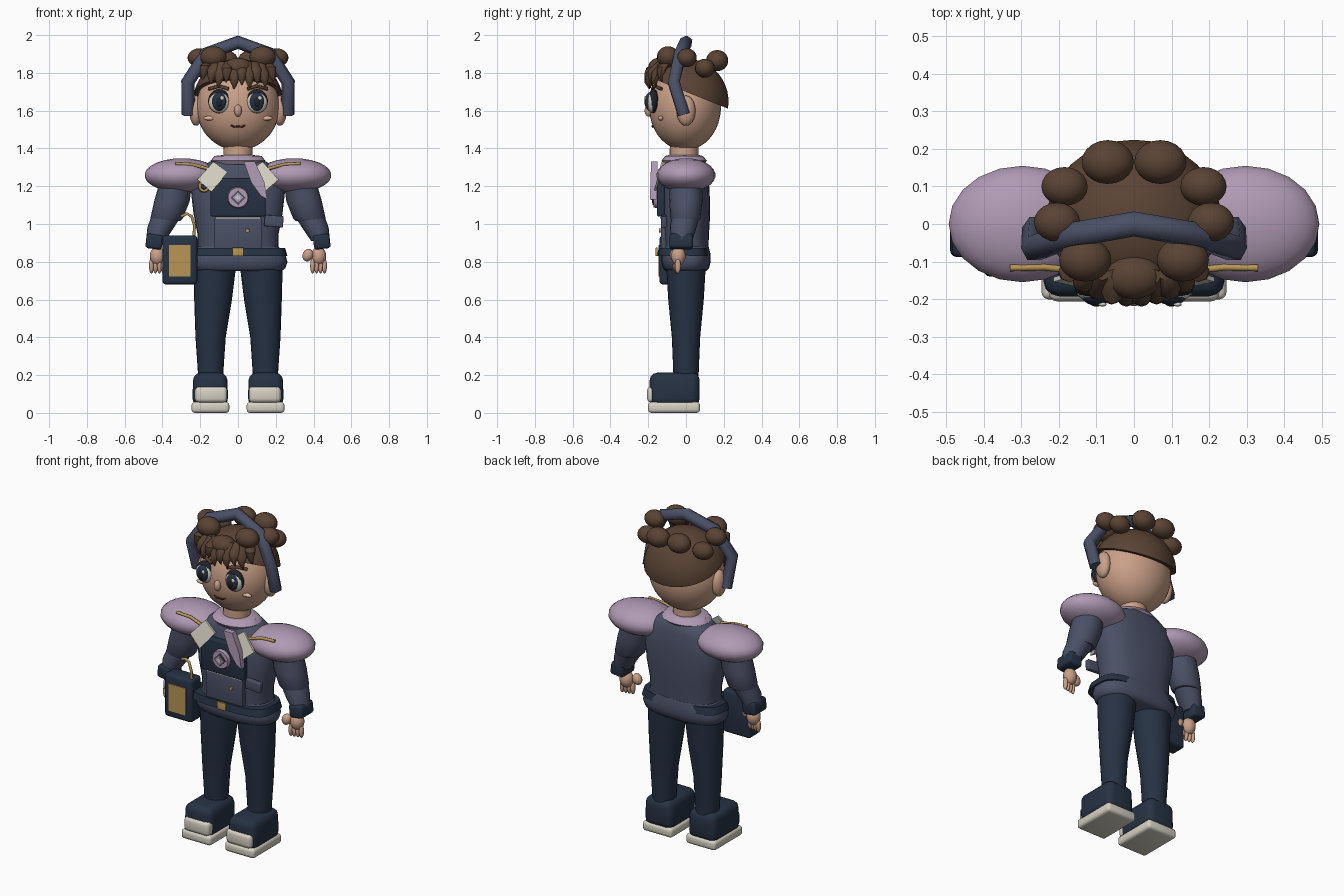
import bpy, bmesh, math
from mathutils import Vector, Matrix

cube = bpy.data.objects.get("Cube")
if cube:
    bpy.data.objects.remove(cube, do_unlink=True)


def material(name, *rgb):
    linear = [(c / 255 / 12.92 if c < 11 else ((c / 255 + 0.055) / 1.055) ** 2.4) for c in rgb] + [1]
    m = bpy.data.materials.new(name)
    m.use_nodes = True
    m.diffuse_color = linear
    m.node_tree.nodes["Principled BSDF"].inputs["Base Color"].default_value = linear
    return m


SKIN = material("skin", 202, 160, 136)
HAIR = material("brown hair", 90, 67, 52)
SLATE = material("slate cloth", 74, 80, 102)
NAVY = material("navy cloth", 38, 50, 68)
LILAC = material("lilac cloth", 176, 154, 180)
CREAM = material("cream", 214, 209, 195)
GOLD = material("gold", 184, 150, 86)
DARK = material("eye dark", 30, 34, 42)
BLUSH = material("blush", 222, 178, 155)
MOUTH = material("mouth brown", 78, 40, 34)


def finish(name, bm, mat, angle=45):
    bmesh.ops.recalc_face_normals(bm, faces=bm.faces)
    mesh = bpy.data.meshes.new(name)
    bm.to_mesh(mesh)
    bm.free()
    mesh.materials.append(mat)
    ob = bpy.data.objects.new(name, mesh)
    bpy.context.collection.objects.link(ob)
    bpy.ops.object.select_all(action='DESELECT')
    ob.select_set(True)
    bpy.context.view_layer.objects.active = ob
    bpy.ops.object.shade_smooth_by_angle(angle=math.radians(angle))
    return ob


def ball(name, mat, loc, size, tilt=0, seg=20, cut=None):
    bm = bmesh.new()
    bmesh.ops.create_uvsphere(bm, u_segments=seg, v_segments=seg * 2 // 3, radius=1)
    m = Matrix.Translation(loc) @ Matrix.Rotation(tilt, 4, 'Y') @ Matrix.Diagonal((*size, 1))
    bmesh.ops.transform(bm, matrix=m, verts=bm.verts)
    if cut:
        bmesh.ops.bisect_plane(bm, geom=bm.verts[:] + bm.edges[:] + bm.faces[:],
                               plane_co=cut[0], plane_no=cut[1], clear_inner=True)
        bmesh.ops.holes_fill(bm, edges=[e for e in bm.edges if e.is_boundary])
    return finish(name, bm, mat, 60)


def box(name, mat, loc, size, bevel=0.0, tilt=0, taper=1):
    bm = bmesh.new()
    bmesh.ops.create_cube(bm, size=1)
    for v in bm.verts:
        if v.co.z > 0:
            v.co.x *= taper
    bmesh.ops.transform(bm, matrix=Matrix.Translation(loc) @ Matrix.Rotation(tilt, 4, 'Y')
                        @ Matrix.Diagonal((*size, 1)), verts=bm.verts)
    if bevel:
        bmesh.ops.bevel(bm, geom=bm.edges[:], offset=bevel, segments=3, profile=0.5, affect='EDGES')
    return finish(name, bm, mat)


def loft(name, mat, rings, power=2.0, seg=28):
    """Rings are (x, y, z, half width, half depth)."""
    bm = bmesh.new()
    loops = []
    for x, y, z, a, b in rings:
        loop = []
        for i in range(seg):
            t = 2 * math.pi * i / seg
            c, s = math.cos(t), math.sin(t)
            e = 2 / power
            loop.append(bm.verts.new((x + a * math.copysign(abs(c) ** e, c),
                                      y + b * math.copysign(abs(s) ** e, s), z)))
        loops.append(loop)
    for p, q in zip(loops, loops[1:]):
        for i in range(seg):
            j = (i + 1) % seg
            bm.faces.new((p[i], p[j], q[j], q[i]))
    bm.faces.new(loops[0])
    bm.faces.new(loops[-1])
    return finish(name, bm, mat)


def tube(name, mat, points, radius, res=2):
    cu = bpy.data.curves.new(name, 'CURVE')
    cu.dimensions = '3D'
    cu.bevel_depth = radius
    cu.bevel_resolution = res
    cu.use_fill_caps = True
    sp = cu.splines.new('POLY')
    sp.points.add(len(points) - 1)
    for p, co in zip(sp.points, points):
        p.co = (*co, 1)
    cu.materials.append(mat)
    ob = bpy.data.objects.new(name, cu)
    bpy.context.collection.objects.link(ob)
    return ob


def plate(name, mat, points, y, depth=0.009, lean=0.0):
    """Flat outline in x, z, standing at y; lean pushes lower points forward."""
    bm = bmesh.new()
    top = max(z for _, z in points)
    f = bm.faces.new([bm.verts.new((x, y - lean * (top - z), z)) for x, z in points])
    new = bmesh.ops.extrude_face_region(bm, geom=[f])["geom"]
    bmesh.ops.translate(bm, vec=(0, -depth, 0), verts=[v for v in new if isinstance(v, bmesh.types.BMVert)])
    return finish(name, bm, mat, 30)


def disc(name, mat, loc, radius, depth):
    bm = bmesh.new()
    bmesh.ops.create_cone(bm, cap_ends=True, segments=24, radius1=radius, radius2=radius * 0.9, depth=depth)
    bmesh.ops.transform(bm, matrix=Matrix.Translation(loc) @ Matrix.Rotation(math.pi / 2, 4, 'X'), verts=bm.verts)
    return finish(name, bm, mat)


# Head and face
ball("head", SKIN, (0, -0.005, 1.62), (0.22, 0.19, 0.23), seg=32)
ball("nose", SKIN, (0, -0.197, 1.6), (0.02, 0.022, 0.032))
tube("mouth", MOUTH, [(-0.038, -0.17, 1.524), (-0.02, -0.176, 1.514), (0, -0.179, 1.517),
                      (0.02, -0.176, 1.514), (0.038, -0.17, 1.524)], 0.005)
loft("neck", SKIN, [(0, -0.01, 1.3, 0.078, 0.078), (0, -0.01, 1.45, 0.075, 0.075)])

# Hair
ball("hair_cap", HAIR, (0, 0, 1.65), (0.238, 0.225, 0.225), seg=32,
     cut=((0, 0, 1.7), Vector((0, 0.4, 1))))
ball("curl_front", HAIR, (0, -0.14, 1.83), (0.075, 0.06, 0.05))
tips = [1.78, 1.755, 1.74, 1.765, 1.73, 1.75, 1.735, 1.755, 1.74, 1.77]
for i, tip in enumerate(tips):
    x = -0.18 + 0.04 * i
    y = -0.205 * math.sqrt(1 - (x / 0.24) ** 2)
    loft("fringe_lock", HAIR, [(x * 1.04, y * 0.95, tip - 0.015, 0.003, 0.003),
                               (x, y, tip + 0.02, 0.02, 0.016),
                               (x * 0.95, y * 0.92, tip + 0.06, 0.03, 0.03),
                               (x * 0.85, y * 0.7, 1.86, 0.02, 0.02)], seg=8)

# Headband
half = [(0.262, -0.012, 1.58), (0.266, -0.065, 1.75), (0.17, -0.03, 1.9)]
tube("headband", SLATE, half + [(0, 0, 1.962)] + [(-x, y, z) for x, y, z in reversed(half)], 0.036, 1)

# Torso
loft("jacket", SLATE, [(0, 0, 0.86, 0.215, 0.118), (0, 0, 0.95, 0.215, 0.122), (0, 0, 1.05, 0.235, 0.128),
                       (0, 0, 1.18, 0.25, 0.125), (0, 0, 1.28, 0.225, 0.115),
                       (0, 0, 1.33, 0.15, 0.1), (0, 0, 1.35, 0.09, 0.08)], 2.6)
loft("jacket_hem", SLATE, [(0, 0, 0.75, 0.23, 0.105), (0, 0, 0.765, 0.25, 0.122), (0, 0, 0.8, 0.262, 0.13),
                           (0, 0, 0.84, 0.25, 0.13), (0, 0, 0.88, 0.215, 0.12)], 2.6)
loft("belt", NAVY, [(0, -0.015, 0.83, 0.262, 0.138), (0, -0.015, 0.872, 0.25, 0.13)], 3.5)
box("buckle", GOLD, (0, -0.156, 0.852), (0.06, 0.012, 0.045), 0.003)
loft("neck_scarf", LILAC, [(0, -0.01, 1.315, 0.13, 0.105), (0, -0.01, 1.335, 0.145, 0.12),
                           (0, -0.01, 1.36, 0.125, 0.1), (0, -0.01, 1.365, 0.08, 0.08)])

# Chest details
box("chest_panel", NAVY, (0, -0.133, 1.14), (0.29, 0.04, 0.2), 0.008)
plate("panel_trim", CREAM, [(-0.12, 1.03), (0.12, 1.03), (0.12, 1.037), (-0.12, 1.037)], -0.128)
box("front_placket", SLATE, (0, -0.118, 0.95), (0.25, 0.03, 0.16), 0.004)
disc("medallion", LILAC, (0, -0.16, 1.14), 0.058, 0.025)
plate("medallion_diamond", SLATE, [(-0.04, 1.14), (0, 1.1), (0.04, 1.14), (0, 1.18)], -0.172, 0.006)
plate("medallion_inset", LILAC, [(-0.028, 1.14), (0, 1.112), (0.028, 1.14), (0, 1.168)], -0.177, 0.004)
plate("medallion_core", CREAM, [(-0.014, 1.14), (0, 1.126), (0.014, 1.14), (0, 1.154)], -0.18, 0.004)
disc("badge", GOLD, (-0.18, -0.122, 1.2), 0.033, 0.02)
disc("badge_centre", NAVY, (-0.18, -0.132, 1.2), 0.018, 0.008)
disc("jacket_button", GOLD, (0.05, -0.136, 0.965), 0.011, 0.012)
box("chest_pocket", SLATE, (0.19, -0.118, 1.015), (0.1, 0.03, 0.06), 0.006, 0.08)
plate("scarf_tail", LILAC, [(0.03, 1.33), (0.09, 1.33), (0.14, 1.22), (0.155, 1.13), (0.12, 1.15),
                            (0.07, 1.22)], -0.15, 0.035, 0.03)

# Satchel
box("satchel", NAVY, (-0.308, -0.09, 0.81), (0.185, 0.1, 0.26), 0.018)
box("satchel_panel", GOLD, (-0.308, -0.141, 0.805), (0.115, 0.008, 0.165))
tube("satchel_strap", GOLD, [(-0.235, -0.11, 0.92), (-0.23, -0.12, 0.99), (-0.245, -0.12, 1.04),
                             (-0.27, -0.12, 1.055), (-0.3, -0.11, 1.04)], 0.008)

for side, s in (("left", 1), ("right", -1)):
    # Eyes, ears and cheeks
    ball(side + "_ear", SKIN, (s * 0.222, 0.0, 1.6), (0.036, 0.05, 0.08))
    ball(side + "_eye_rim", DARK, (s * 0.1, -0.172, 1.65), (0.058, 0.03, 0.064))
    ball(side + "_eye_white", CREAM, (s * 0.1, -0.177, 1.645), (0.055, 0.032, 0.058))
    ball(side + "_iris", NAVY, (s * 0.1, -0.19, 1.647), (0.041, 0.027, 0.05))
    ball(side + "_pupil", DARK, (s * 0.1, -0.2, 1.645), (0.024, 0.02, 0.034))
    ball(side + "_eye_glint", CREAM, (s * 0.1 + 0.016, -0.214, 1.667), (0.011, 0.006, 0.012))
    ball(side + "_cheek", BLUSH, (s * 0.15, -0.134, 1.56), (0.034, 0.014, 0.012))
    tube(side + "_brow", HAIR, [(s * 0.05, -0.178, 1.715), (s * 0.1, -0.165, 1.73), (s * 0.155, -0.13, 1.715)], 0.009)

    # Curls
    for x, y, z, r in ((0.13, -0.095, 1.885, 0.07), (0.205, 0.005, 1.88, 0.062),
                       (0.185, 0.1, 1.825, 0.062), (0.07, 0.165, 1.865, 0.07)):
        ball(side + "_curl", HAIR, (s * x, y, z), (r, r * 0.84, r * 0.8))

    # Collar flap and shoulder
    flap = [(0.13, 1.33), (0.215, 1.235), (0.14, 1.17), (0.055, 1.275)]
    plate(side + "_collar_flap", CREAM, [(s * x, z) for x, z in flap], -0.118, 0.012, 0.25)
    ball(side + "_shoulder_pad", LILAC, (s * 0.297, 0, 1.258), (0.198, 0.156, 0.09), seg=20)
    tube(side + "_shoulder_bar", GOLD, [(s * 0.15, -0.125, 1.29), (s * 0.24, -0.115, 1.315),
                                        (s * 0.33, -0.117, 1.32)], 0.009)

    # Arm
    loft(side + "_upper_sleeve", SLATE, [(s * 0.325, 0, 1.24, 0.085, 0.085), (s * 0.35, 0, 1.12, 0.094, 0.088),
                                         (s * 0.378, -0.003, 1.03, 0.086, 0.08),
                                         (s * 0.382, -0.003, 1.015, 0.075, 0.07)], seg=20)
    loft(side + "_lower_sleeve", SLATE, [(s * 0.38, -0.003, 1.04, 0.079, 0.073),
                                         (s * 0.41, -0.015, 0.98, 0.07, 0.07),
                                         (s * 0.437, -0.022, 0.91, 0.05, 0.055)], seg=20)
    box(side + "_cuff", NAVY, (s * 0.443, -0.025, 0.907), (0.088, 0.125, 0.078), 0.016, -s * 0.12)

    # Hand
    ball(side + "_palm", SKIN, (s * 0.427, -0.04, 0.83), (0.04, 0.038, 0.05))
    ball(side + "_thumb", SKIN, (s * 0.37, -0.06, 0.835), (0.028, 0.026, 0.034), s * 0.4)
    for i in range(4):
        ball(side + "_finger", SKIN, (s * (0.395 + 0.021 * i), -0.055 + 0.004 * i, 0.778),
             (0.013, 0.016, 0.04), seg=12)

    # Leg and shoe
    loft(side + "_leg", NAVY, [(s * 0.145, 0, 0.18, 0.065, 0.066), (s * 0.145, 0, 0.4, 0.08, 0.075),
                               (s * 0.132, 0, 0.6, 0.1, 0.094), (s * 0.122, 0, 0.8, 0.115, 0.106)], seg=24)
    box(side + "_shoe", NAVY, (s * 0.147, -0.06, 0.125), (0.19, 0.265, 0.175), 0.04, 0, 0.95)
    box(side + "_sole", CREAM, (s * 0.146, -0.063, 0.029), (0.2, 0.275, 0.058), 0.018)
    box(side + "_toe_cap", CREAM, (s * 0.142, -0.175, 0.097), (0.17, 0.062, 0.085), 0.022)
